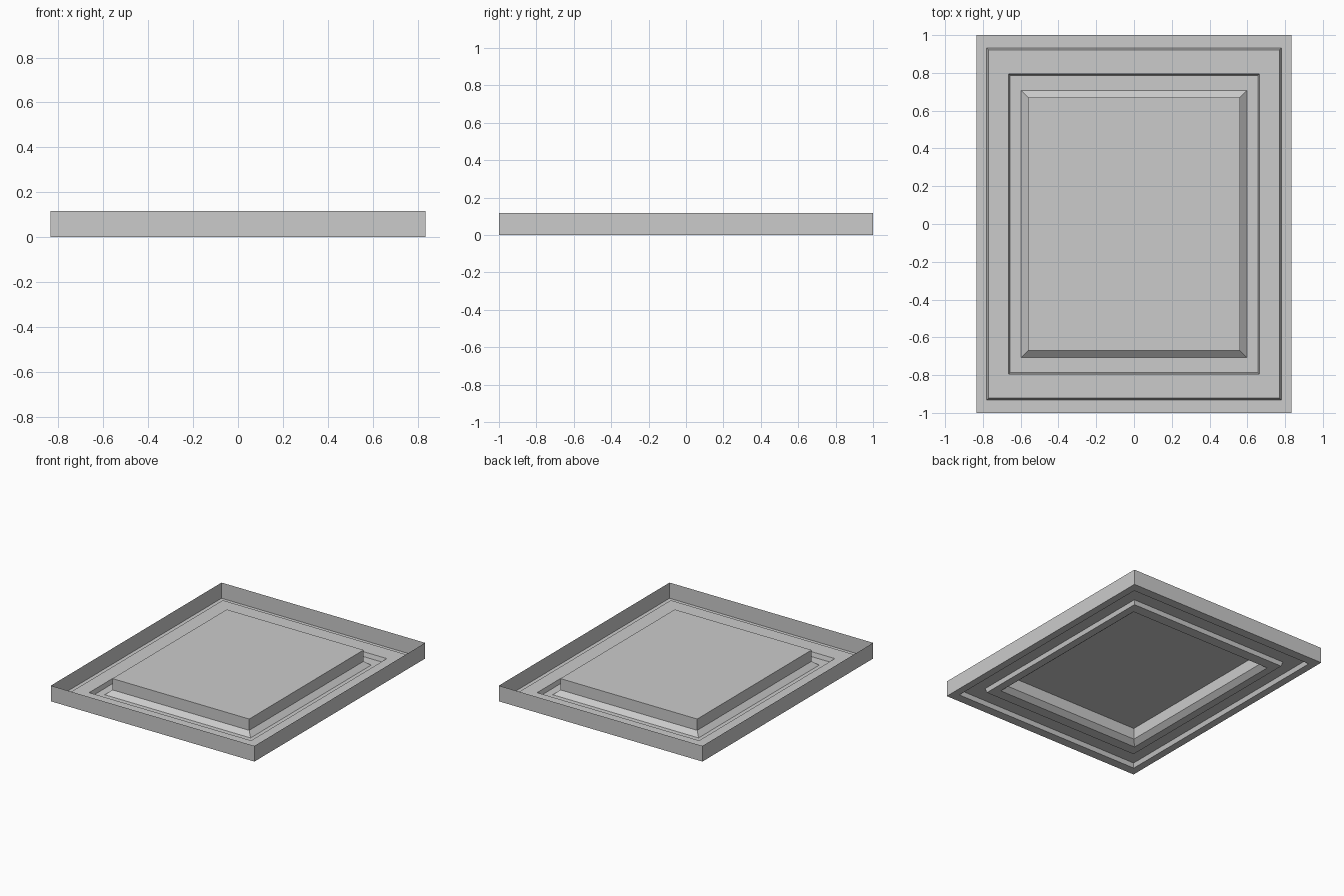
import bpy
import bmesh

cube = bpy.data.objects.get("Cube")
if cube:
    bpy.data.objects.remove(cube, do_unlink=True)

# Single plain colour
GREY = (0.6, 0.6, 0.6, 1.0)
grey = bpy.data.materials.new("plain_grey")
grey.use_nodes = True
grey.diffuse_color = GREY
grey.node_tree.nodes["Principled BSDF"].inputs["Base Color"].default_value = GREY

CORNERS = ((-1, -1), (1, -1), (1, 1), (-1, 1))


def stepped_sheet(name, steps, capped=False):
    """Thin sheet through concentric rectangles (half width, half depth, height), outside in."""
    bm = bmesh.new()
    rings = [[bm.verts.new((sx * w, sy * d, z)) for sx, sy in CORNERS]
             for w, d, z in steps]
    for outer, inner in zip(rings, rings[1:]):
        for i in range(4):
            j = (i + 1) % 4
            bm.faces.new((outer[i], outer[j], inner[j], inner[i]))
    if capped:
        bm.faces.new(rings[-1])
    mesh = bpy.data.meshes.new(name)
    bm.to_mesh(mesh)
    bm.free()
    mesh.materials.append(grey)
    obj = bpy.data.objects.new(name, mesh)
    bpy.context.collection.objects.link(obj)
    return obj


TOP = 0.116    # rim and centre panel height
STEP = 0.032   # height of the raised band

# Upright outer wall
stepped_sheet("rim_wall", [(0.835, 1.0, TOP), (0.835, 1.0, 0)])

# Floor border, raised band and inner channel
stepped_sheet("floor_moulding", [
    (0.835, 1.0, 0),
    (0.78, 0.932, 0),
    (0.77, 0.922, STEP),
    (0.664, 0.795, STEP),
    (0.656, 0.787, 0),
    (0.598, 0.707, 0),
])

# Centre panel: chamfered foot, upright sides, flat top
stepped_sheet("centre_panel", [
    (0.598, 0.707, 0),
    (0.561, 0.67, STEP),
    (0.561, 0.67, TOP),
], capped=True)
